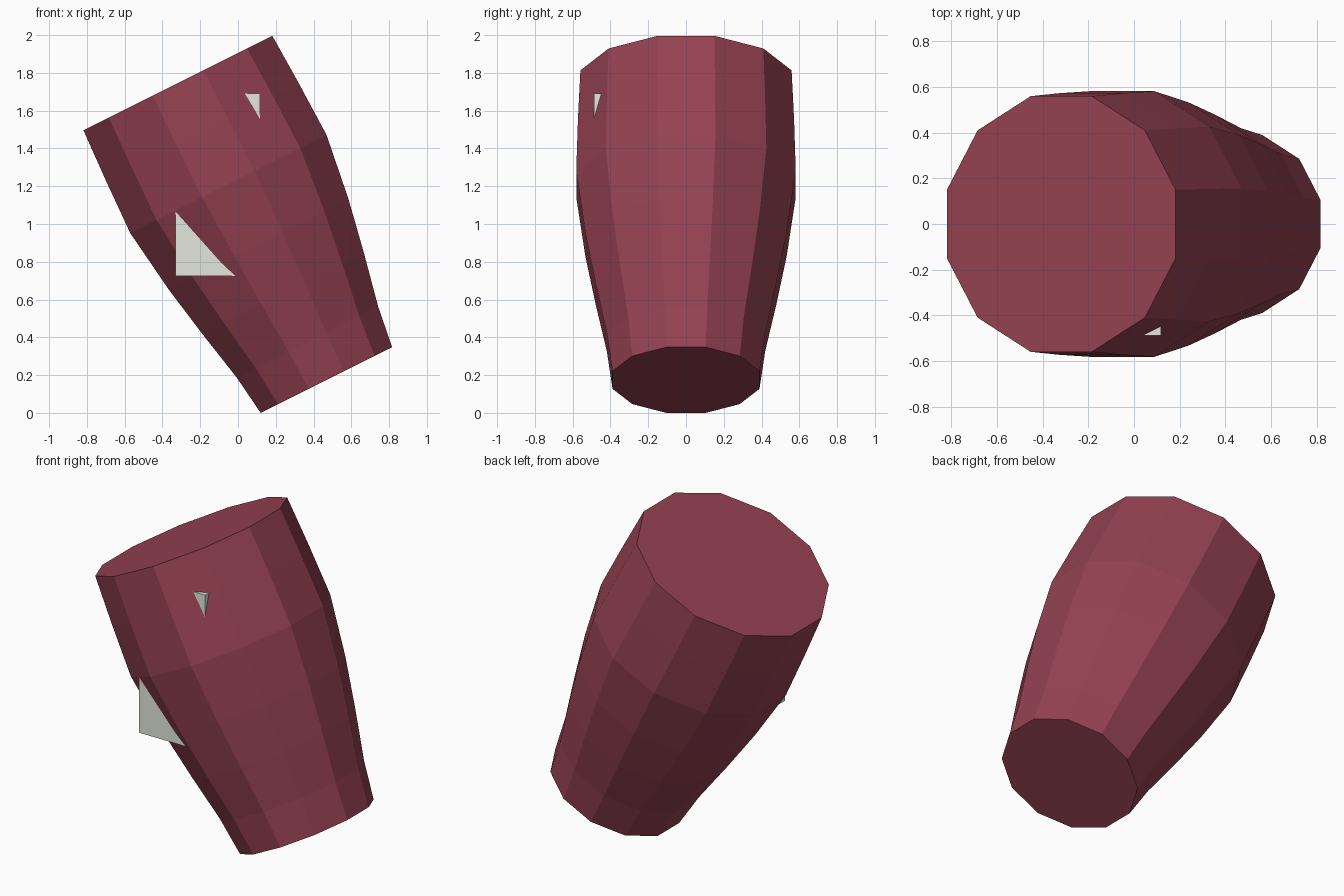
import bpy, bmesh, math
from mathutils import Matrix

if "Cube" in bpy.data.objects:
    bpy.data.objects.remove(bpy.data.objects["Cube"])


def material(name, rgb):
    mat = bpy.data.materials.new(name)
    mat.diffuse_color = (*rgb, 1.0)
    mat.use_nodes = True
    mat.node_tree.nodes["Principled BSDF"].inputs["Base Color"].default_value = mat.diffuse_color
    return mat


def add_object(name, bm, mat):
    bmesh.ops.recalc_face_normals(bm, faces=bm.faces)
    mesh = bpy.data.meshes.new(name)
    bm.to_mesh(mesh)
    bm.free()
    mesh.materials.append(mat)
    obj = bpy.data.objects.new(name, mesh)
    bpy.context.collection.objects.link(obj)
    return obj


wine = material("wine_red", (0.30, 0.054, 0.085))
grey = material("pale_grey", (0.76, 0.80, 0.71))

# Tapered twelve-sided body: (height along axis, distance to flat side)
SIDES = 12
profile = [(0.0, 0.389), (0.225, 0.419), (0.51, 0.478), (0.805, 0.533),
           (1.16, 0.581), (1.47, 0.572), (1.758, 0.559)]
bm = bmesh.new()
rings = []
for h, apothem in profile:
    r = apothem / math.cos(math.pi / SIDES)
    angles = [(i + 0.5) * 2 * math.pi / SIDES for i in range(SIDES)]
    rings.append([bm.verts.new((r * math.cos(a), r * math.sin(a), h)) for a in angles])
for low, high in zip(rings, rings[1:]):
    for i in range(SIDES):
        j = (i + 1) % SIDES
        bm.faces.new((low[i], low[j], high[j], high[i]))
bm.faces.new(rings[0])
bm.faces.new(rings[-1])
body = add_object("tapered_body", bm, wine)
body.location = (0.468, 0, 0.174)
body.rotation_euler = (0, -math.atan(0.5), 0)

# Upright block buried in the body, two corners poking out at the front
lo, hi = (-0.33, -0.488, 0.725), (0.117, 0.0, 1.69)
size = [b - a for a, b in zip(lo, hi)]
mid = [(a + b) / 2 for a, b in zip(lo, hi)]
bm = bmesh.new()
bmesh.ops.create_cube(bm, size=1, matrix=Matrix.Translation(mid) @ Matrix.Diagonal((*size, 1)))
add_object("inner_block", bm, grey)
